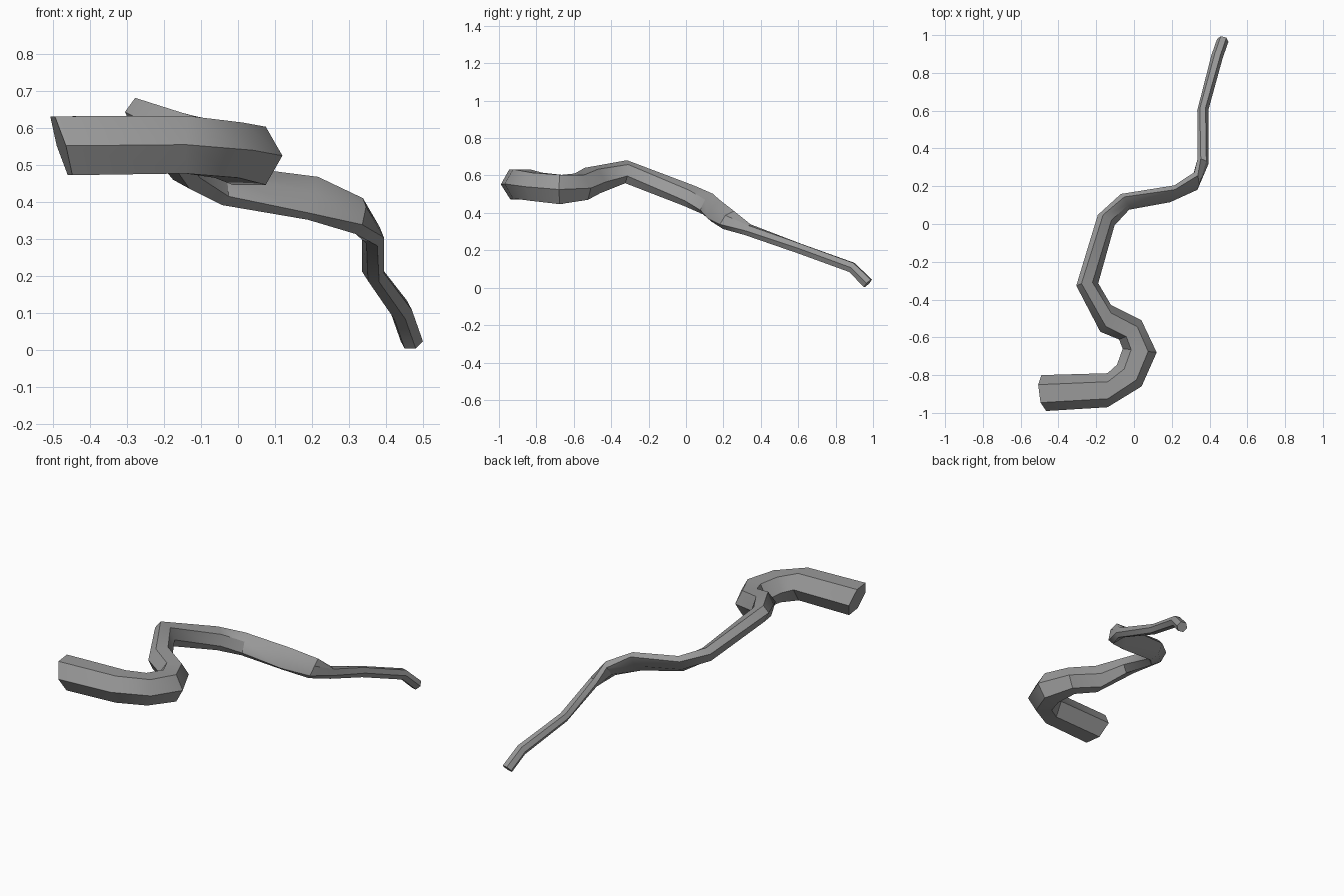
import bpy
import bmesh
import math
from mathutils import Vector

default_cube = bpy.data.objects.get("Cube")
if default_cube:
    bpy.data.objects.remove(default_cube, do_unlink=True)

SIDES = 6
START_TILT = -0.3

# Stations along the root, thick end first:
# left edge (x, y), right edge (x, y), centre height, sideways skew of the section
stations = [
    ((-.49, -.80), (-.465, -.99), .552, 0),
    ((-.14, -.79), (-.14, -.97), .555, 0),
    ((-.09, -.745), (.04, -.86), .54, 0),
    ((-.06, -.66), (.12, -.68), .525, 0),
    ((-.08, -.61), (.04, -.51), .54, .1),
    ((-.18, -.57), (-.12, -.43), .573, .1),
    ((-.305, -.33), (-.19, -.31), .62, .4),
    ((-.195, .04), (-.10, 0), .49, .5),
    ((-.075, .155), (-.02, .08), .447, .7),
    ((.205, .205), (.2, .115), .41, .9),
    ((.31, .27), (.345, .185), .362, .55),
    ((.335, .34), (.395, .32), .31, .2),
    ((.335, .6), (.395, .61), .21, .1),
    ((.41, .895), (.47, .88), .108, 0),
    ((.44, .98), (.5, .965), .023, 0),
]


def centre(station):
    left, right, height, _ = station
    middle = (Vector(left) + Vector(right)) / 2
    return Vector((middle.x, middle.y, height))


def section(index):
    """Corner points of the hexagonal section at one station."""
    left, right, _, skew = stations[index]
    middle = centre(stations[index])
    side = (Vector(left) - Vector(right)).to_3d() / 2
    radius = side.length
    forward = Vector((side.y, -side.x, 0)).normalized()

    # Lean the section so that it stays square to the slope of the path
    before = centre(stations[max(index - 1, 0)])
    after = centre(stations[min(index + 1, len(stations) - 1)])
    step = after - before
    tilt = START_TILT if index == 0 else -step.z / step.xy.length
    up = (forward * tilt + Vector((0, 0, 1))).normalized()

    points = []
    for corner in range(SIDES):
        angle = math.tau * corner / SIDES
        across, rise = math.cos(angle), math.sin(angle)
        points.append(middle + side * across + up * radius * (rise + skew * across))
    return points


# Sweep the section along the path and close both ends
bm = bmesh.new()
rings = [[bm.verts.new(p) for p in section(i)] for i in range(len(stations))]
for ring, following in zip(rings, rings[1:]):
    for k in range(SIDES):
        n = (k + 1) % SIDES
        bm.faces.new((ring[k], ring[n], following[n], following[k]))
bm.faces.new(rings[0])
bm.faces.new(rings[-1])
bmesh.ops.recalc_face_normals(bm, faces=bm.faces[:])

mesh = bpy.data.meshes.new("winding_root")
bm.to_mesh(mesh)
bm.free()
root = bpy.data.objects.new("winding_root", mesh)
bpy.context.collection.objects.link(root)

# Single plain grey
grey = bpy.data.materials.new("plain_grey")
grey.use_nodes = True
colour = (.32, .32, .32, 1)
grey.diffuse_color = colour
grey.node_tree.nodes["Principled BSDF"].inputs["Base Color"].default_value = colour
mesh.materials.append(grey)

# Soft bends, crisp lengthwise edges
bpy.ops.object.select_all(action="DESELECT")
root.select_set(True)
bpy.context.view_layer.objects.active = root
bpy.ops.object.shade_smooth_by_angle(angle=math.radians(35))
